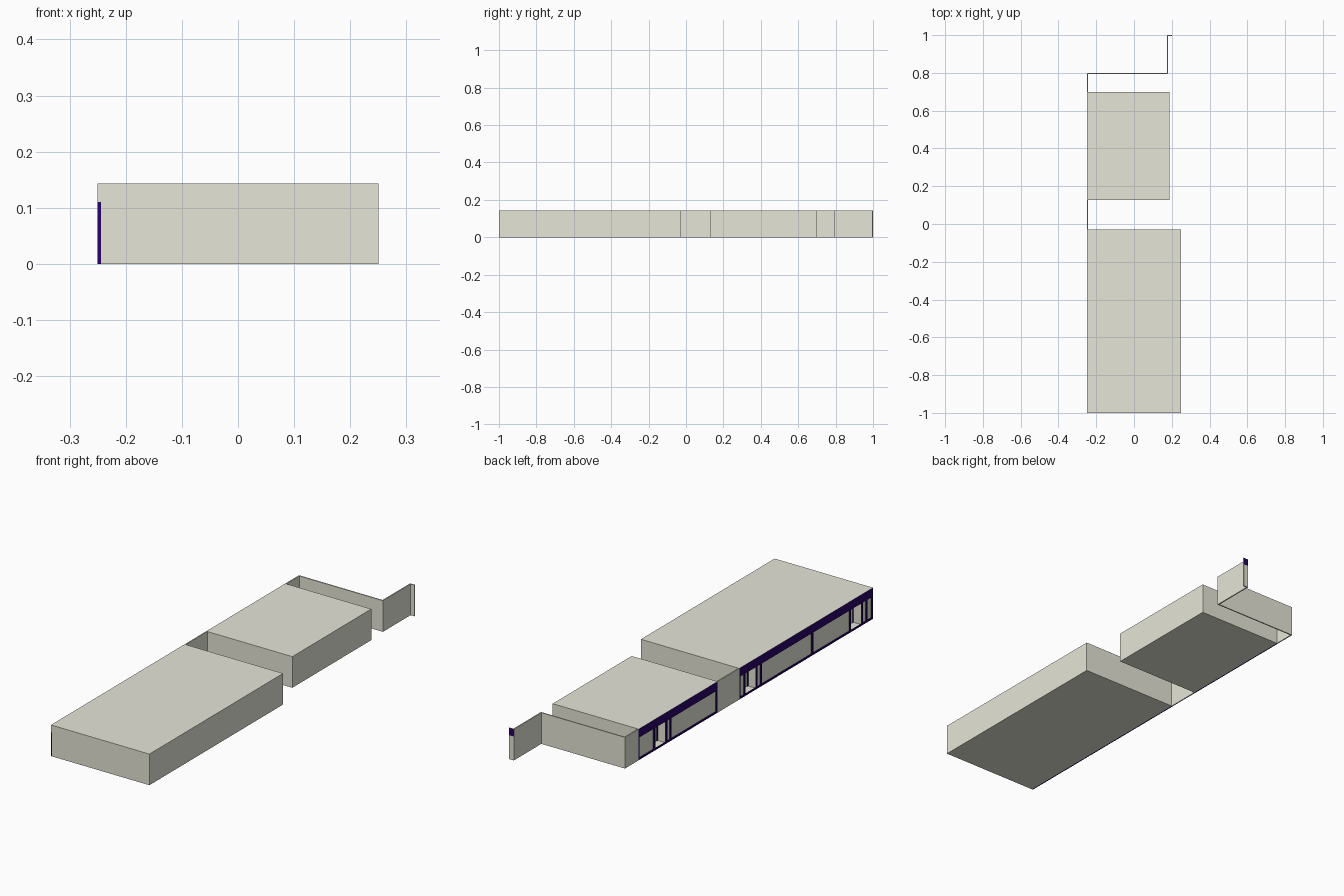
import bpy, bmesh
from mathutils import Vector

if "Cube" in bpy.data.objects:
    bpy.data.objects.remove(bpy.data.objects["Cube"])

H = 0.143        # wall height
BAND = 0.11      # underside of sign band
FX = -0.25       # facade plane
PANEL = -0.2445  # plane of the set-back shop panels
DEEP = -0.205    # back of the doorway recesses
T = 0.0055       # thin wall thickness


def mat(name, rgb):
    m = bpy.data.materials.new(name)
    m.diffuse_color = (*rgb, 1)
    m.use_nodes = True
    m.node_tree.nodes["Principled BSDF"].inputs["Base Color"].default_value = m.diffuse_color
    return m


stone = mat("warm_grey", (0.79, 0.79, 0.69))
purple = mat("dark_purple", (0.02, 0.001, 0.14))


def box(name, lo, hi, m):
    lo, hi = Vector(lo), Vector(hi)
    bm = bmesh.new()
    bmesh.ops.create_cube(bm, size=1)
    for v in bm.verts:
        v.co = (lo + hi) / 2 + v.co * (hi - lo)
    me = bpy.data.meshes.new(name)
    bm.to_mesh(me)
    bm.free()
    me.materials.append(m)
    ob = bpy.data.objects.new(name, me)
    bpy.context.collection.objects.link(ob)
    return ob


def paint(ob, axis, sign):
    # colour the faces that look along one direction purple
    ob.data.materials.append(purple)
    for p in ob.data.polygons:
        if p.normal[axis] * sign > 0.9:
            p.material_index = 1


def cut(target, name, lo, hi):
    c = box(name, lo, hi, stone)
    c.hide_render = True
    c.hide_viewport = True
    mod = target.modifiers.new(name, 'BOOLEAN')
    mod.operation = 'DIFFERENCE'
    mod.solver = 'EXACT'
    mod.object = c


def shop(name, x1, y0, y1, doors, posts):
    # block with doorway recesses
    body = box(name + "_block", (PANEL, y0, 0), (x1, y1, H), stone)
    for i, (a, b) in enumerate(doors):
        cut(body, f"{name}_door_cutter_{i}", (-0.28, a, 0.003), (DEEP, b, BAND))
        # door frame at the back of the recess
        for y in (a, b - 0.006):
            box(f"{name}_door_jamb_{i}", (DEEP - 0.003, y, 0.003), (DEEP, y + 0.006, BAND), purple)
    # sign band, painted on the street side
    paint(box(name + "_sign_band", (FX, y0, BAND), (PANEL, y1, H), stone), 0, -1)
    # shopfront frame: sill, head rail and mullions
    box(name + "_sill", (FX, y0, 0), (PANEL, y1, 0.007), purple)
    box(name + "_head_rail", (FX, y0, BAND - 0.007), (PANEL, y1, BAND), purple)
    door_edges = [e for d in doors for e in (d[0] - 0.0035, d[1] + 0.0035)]
    for y in [y0 + 0.0035, y1 - 0.0035] + posts + door_edges:
        box(name + "_mullion", (FX, y - 0.0035, 0.007), (PANEL, y + 0.0035, BAND - 0.007), purple)


shop("long_shop", 0.25, -1.0, -0.03,
     [(-0.92, -0.84), (-0.155, -0.075)], [-0.957, -0.563, -0.192])
shop("short_shop", 0.187, 0.127, 0.70, [(0.50, 0.58)], [0.465])

# linking walls along the street
box("middle_wall", (FX, -0.03, 0), (FX + T, 0.127, H), stone)
box("rear_street_wall", (FX, 0.70, 0), (FX + T, 0.80, H), stone)
# stepped rear walls
box("rear_cross_wall", (FX + T, 0.80 - T, 0), (0.18, 0.80, H), stone)
box("rear_side_wall", (0.18 - T, 0.80, 0), (0.18, 1.0 - T, H), stone)
box("rear_return", (0.18 - T, 1.0 - T, 0), (0.20, 1.0, BAND), stone)
paint(box("rear_sign", (0.18 - T, 1.0 - T, BAND), (0.20, 1.0, H), stone), 1, 1)
